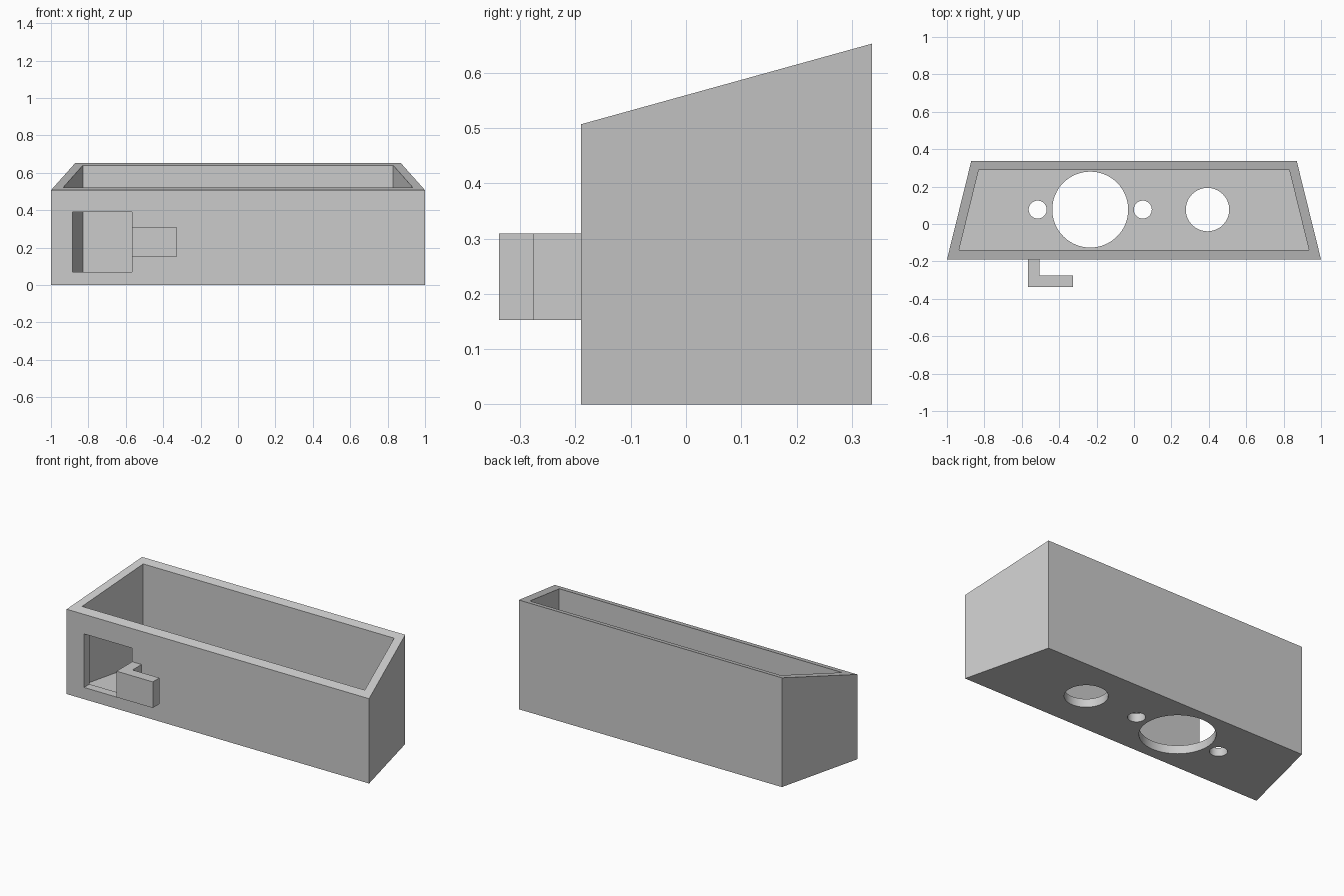
import bpy, bmesh

if "Cube" in bpy.data.objects:
    bpy.data.objects.remove(bpy.data.objects["Cube"])

grey = bpy.data.materials.new("plain grey")
grey.diffuse_color = (0.6, 0.6, 0.6, 1)
grey.use_nodes = True
grey.node_tree.nodes["Principled BSDF"].inputs["Base Color"].default_value = grey.diffuse_color


def add_object(name, bm):
    bmesh.ops.recalc_face_normals(bm, faces=bm.faces)
    mesh = bpy.data.meshes.new(name)
    bm.to_mesh(mesh)
    bm.free()
    mesh.materials.append(grey)
    obj = bpy.data.objects.new(name, mesh)
    bpy.context.collection.objects.link(obj)
    return obj


def prism(name, outline, bottom, top):
    """Extrude an xy outline; bottom and top give z as functions of y."""
    bm = bmesh.new()
    low = [bm.verts.new((x, y, bottom(y))) for x, y in outline]
    high = [bm.verts.new((x, y, top(y))) for x, y in outline]
    bm.faces.new(low)
    bm.faces.new(high)
    n = len(outline)
    for i in range(n):
        j = (i + 1) % n
        bm.faces.new((low[i], low[j], high[j], high[i]))
    return add_object(name, bm)


def trapezoid(front_x, front_y, back_x, back_y):
    return [(-front_x, front_y), (front_x, front_y),
            (back_x, back_y), (-back_x, back_y)]


def flat(z):
    return lambda y: z


def slope(y):
    return 0.507 + (y + 0.19) * 0.146 / 0.527


def cut(target, cutter):
    mod = target.modifiers.new(cutter.name, 'BOOLEAN')
    mod.operation = 'DIFFERENCE'
    mod.solver = 'EXACT'
    mod.object = cutter
    bpy.context.view_layer.objects.active = target
    bpy.ops.object.modifier_apply(modifier=mod.name)
    bpy.data.objects.remove(cutter)


# Open tray with tapered sides and a sloping rim
tray = prism("tray", trapezoid(1.0, -0.19, 0.87, 0.337), flat(0), slope)
cut(tray, prism("cavity", trapezoid(0.935, -0.138, 0.83, 0.29), flat(0.05), flat(1)))

# Round holes in the floor
for x, radius in ((-0.515, 0.048), (-0.234, 0.203), (0.047, 0.048), (0.393, 0.116)):
    bm = bmesh.new()
    bmesh.ops.create_cone(bm, cap_ends=True, segments=64, radius1=radius,
                          radius2=radius, depth=0.2)
    bmesh.ops.translate(bm, verts=bm.verts, vec=(x, 0.077, 0.0))
    cut(tray, add_object("hole", bm))

# Rectangular window in the front wall
window = [(-0.885, -0.3), (-0.567, -0.3), (-0.567, -0.1), (-0.885, -0.1)]
cut(tray, prism("window", window, flat(0.07), flat(0.39)))

# Smooth hole walls, crisp edges elsewhere
bpy.ops.object.select_all(action='DESELECT')
tray.select_set(True)
bpy.context.view_layer.objects.active = tray
bpy.ops.object.shade_smooth_by_angle()

# L-shaped hook on the front
hook = [(-0.567, -0.19), (-0.567, -0.338), (-0.327, -0.338),
        (-0.327, -0.275), (-0.505, -0.275), (-0.505, -0.19)]
prism("hook", hook, flat(0.153), flat(0.309))
